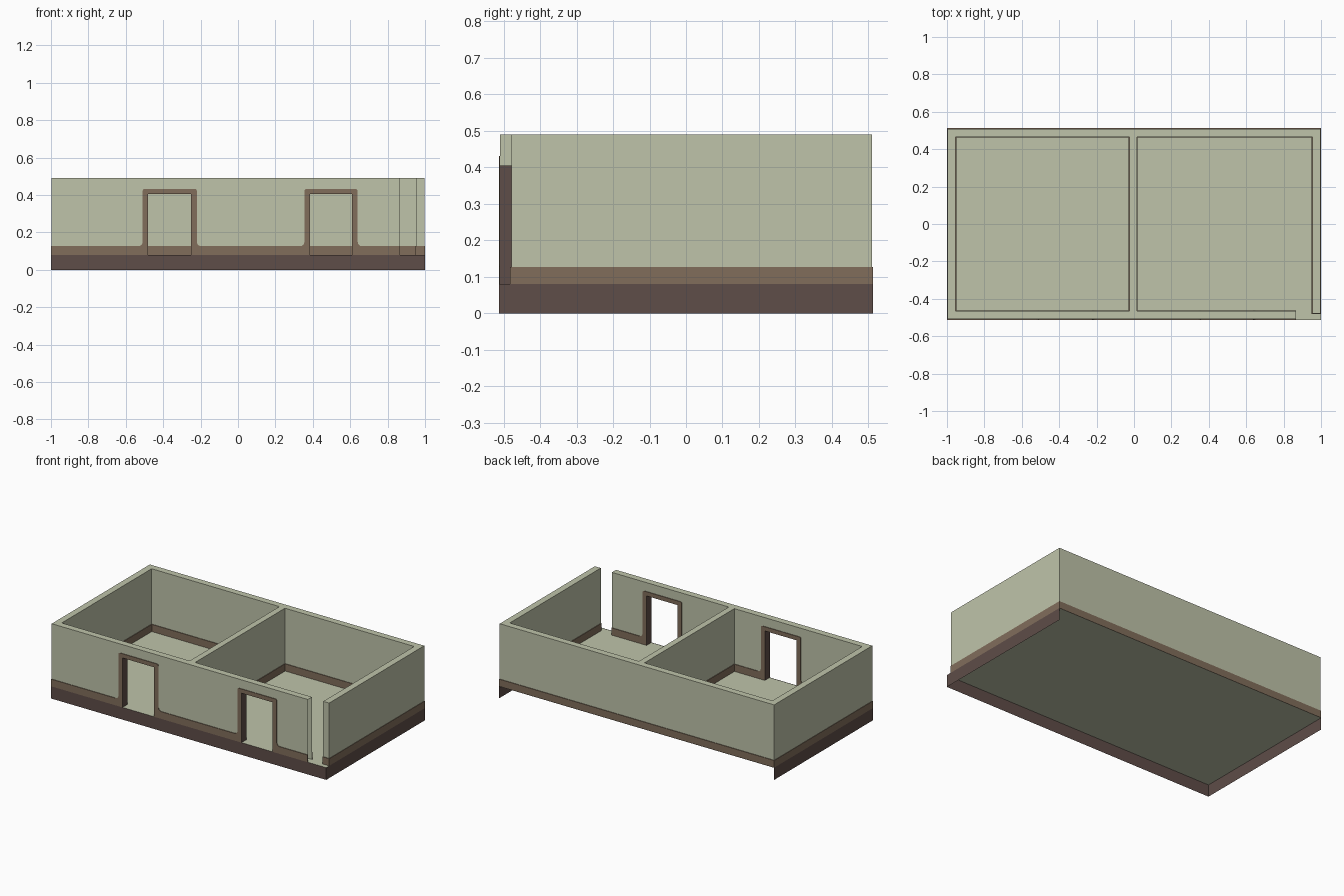
import bpy, bmesh, math

if "Cube" in bpy.data.objects:
    bpy.data.objects.remove(bpy.data.objects["Cube"])

def material(name, rgb):
    m = bpy.data.materials.new(name)
    m.diffuse_color = (*rgb, 1)
    m.use_nodes = True
    m.node_tree.nodes["Principled BSDF"].inputs["Base Color"].default_value = m.diffuse_color
    return m

GREEN = material("pale green plaster", (0.52, 0.55, 0.40))
TAN = material("light brown trim", (0.22, 0.155, 0.105))
DARK = material("dark brown base", (0.114, 0.074, 0.065))

Z0, TRIM_Z, DOOR_Z, FRAME_Z, TOP = 0.08, 0.127, 0.405, 0.432, 0.49
X, Y, T, P = 0.997, 0.509, 0.043, 0.004   # outer wall faces, wall thickness, trim depth
DOORS = [(-0.48, -0.25), (0.385, 0.61)]
PART = (-0.025, 0.015)                   # partition
GAP = 0.865                              # front wall stops here
END = -0.478                             # right wall stops here

def finish(bm, name, *mats):
    me = bpy.data.meshes.new(name)
    bm.to_mesh(me)
    bm.free()
    for m in mats:
        me.materials.append(m)
    ob = bpy.data.objects.new(name, me)
    bpy.context.collection.objects.link(ob)
    return ob

def box(name, x0, x1, y0, y1, z0, z1, mat):
    bm = bmesh.new()
    bmesh.ops.create_cube(bm, size=1)
    for v in bm.verts:
        v.co = ((x0 + x1) / 2 + v.co.x * (x1 - x0),
                (y0 + y1) / 2 + v.co.y * (y1 - y0),
                (z0 + z1) / 2 + v.co.z * (z1 - z0))
    return finish(bm, name, mat)

def extrude_xz(pts, y0, y1):
    """Solid from an outline in the front plane."""
    bm = bmesh.new()
    f = bm.faces.new([bm.verts.new((x, y0, z)) for x, z in pts])
    r = bmesh.ops.extrude_face_region(bm, geom=[f])
    for v in r["geom"]:
        if isinstance(v, bmesh.types.BMVert):
            v.co.y = y1
    bmesh.ops.recalc_face_normals(bm, faces=bm.faces)
    return bm

def lower_edge(x0, x1, doors):
    pts = [(x0, Z0)]
    for a, b in doors:
        pts += [(a, Z0), (a, DOOR_Z), (b, DOOR_Z), (b, Z0)]
    return pts + [(x1, Z0)]

def arc(cx, cz, r, a0, a1, n=4):
    return [(cx + r * math.cos(math.radians(a0 + (a1 - a0) * i / n)),
             cz + r * math.sin(math.radians(a0 + (a1 - a0) * i / n))) for i in range(n + 1)]

# front wall with two doorways; its right end is open and hollow
bm = extrude_xz(lower_edge(-X, GAP, DOORS) + [(GAP, TOP), (-X, TOP)], -Y, -Y + T)
bm.normal_update()
for f in list(bm.faces):
    c = f.calc_center_median()
    if abs(f.normal.y) < 0.5:
        if c.x > GAP - 0.01:
            bm.faces.remove(f)
        elif Z0 + 0.01 < c.z < DOOR_Z + 0.01 and c.x > -0.9:
            f.material_index = 1         # door reveals
finish(bm, "front_wall", GREEN, DARK)

# other walls
box("back_wall", -X, X, Y - T, Y, Z0, TOP, GREEN)
box("left_wall", -X, -X + T, -Y + T, Y - T, Z0, TOP, GREEN)
box("right_wall", X - T, X, END, Y - T, Z0, TOP, GREEN)
box("partition_wall", *PART, -Y + T, Y - T, Z0, TOP, GREEN)

# front trim: skirting that flares up into the door frames
def door_trim(name, x0, x1, doors, y0, y1):
    pts = lower_edge(x0, x1, doors) + [(x1, TRIM_Z)]
    w, r, s = 0.03, 0.022, 0.01
    for a, b in reversed(doors):
        pts += arc(b + w + r, TRIM_Z + r, r, 270, 180)
        pts += arc(b + w - s, FRAME_Z - s, s, 0, 90, 3)
        pts += arc(a - w + s, FRAME_Z - s, s, 90, 180, 3)
        pts += arc(a - w - r, TRIM_Z + r, r, 0, -90)
    pts.append((x0, TRIM_Z))
    bm = extrude_xz(pts, y0, y1)
    bm.normal_update()
    for f in bm.faces:                   # frame edges inside the doorway
        c = f.calc_center_median()
        if abs(f.normal.y) < 0.5 and any(a - .002 < c.x < b + .002 for a, b in doors) \
                and c.z < DOOR_Z + 0.005:
            f.material_index = 1
    finish(bm, name, TAN, DARK)

yi = -Y + T
door_trim("front_trim", -1, GAP, DOORS, -Y - P, -Y)
door_trim("left_room_door_trim", -X + T, PART[0], DOORS[:1], yi, yi + P)
door_trim("right_room_door_trim", PART[1], GAP, DOORS[1:], yi, yi + P)

# straight skirtings outside and inside
box("back_trim", -1, 1, Y, Y + P, Z0, TRIM_Z, TAN)
box("left_trim", -1, -X, -Y, Y, Z0, TRIM_Z, TAN)
box("right_trim", X, 1, END - P, Y, Z0, TRIM_Z, TAN)
box("right_wall_end_trim", X - T - P, X, END - P, END, Z0, TRIM_Z, TAN)
rooms = [("left_room", -X + T, PART[0], yi), ("right_room", PART[1], X - T, END)]
for n, a, b, ye in rooms:
    box(n + "_back_trim", a, b, Y - T - P, Y - T, Z0, TRIM_Z, TAN)
    box(n + "_left_trim", a, a + P, yi, Y - T, Z0, TRIM_Z, TAN)
    box(n + "_right_trim", b - P, b, ye, Y - T, Z0, TRIM_Z, TAN)

# floor sheet
bm = bmesh.new()
bm.faces.new([bm.verts.new((x, y, Z0 - 0.001)) for x, y in
              [(-1, -Y - P), (1, -Y - P), (1, Y + P), (-1, Y + P)]])
finish(bm, "floor", GREEN)

# base skirt: thin sheets on the left, front and right, open at the back
bm = bmesh.new()
path = [(-1, Y + P), (-1, -Y - P), (1, -Y - P), (1, Y + P)]
lo = [bm.verts.new((x, y, 0)) for x, y in path]
hi = [bm.verts.new((x, y, Z0)) for x, y in path]
for i in range(3):
    bm.faces.new((lo[i], lo[i + 1], hi[i + 1], hi[i]))
finish(bm, "base_skirt", DARK)
